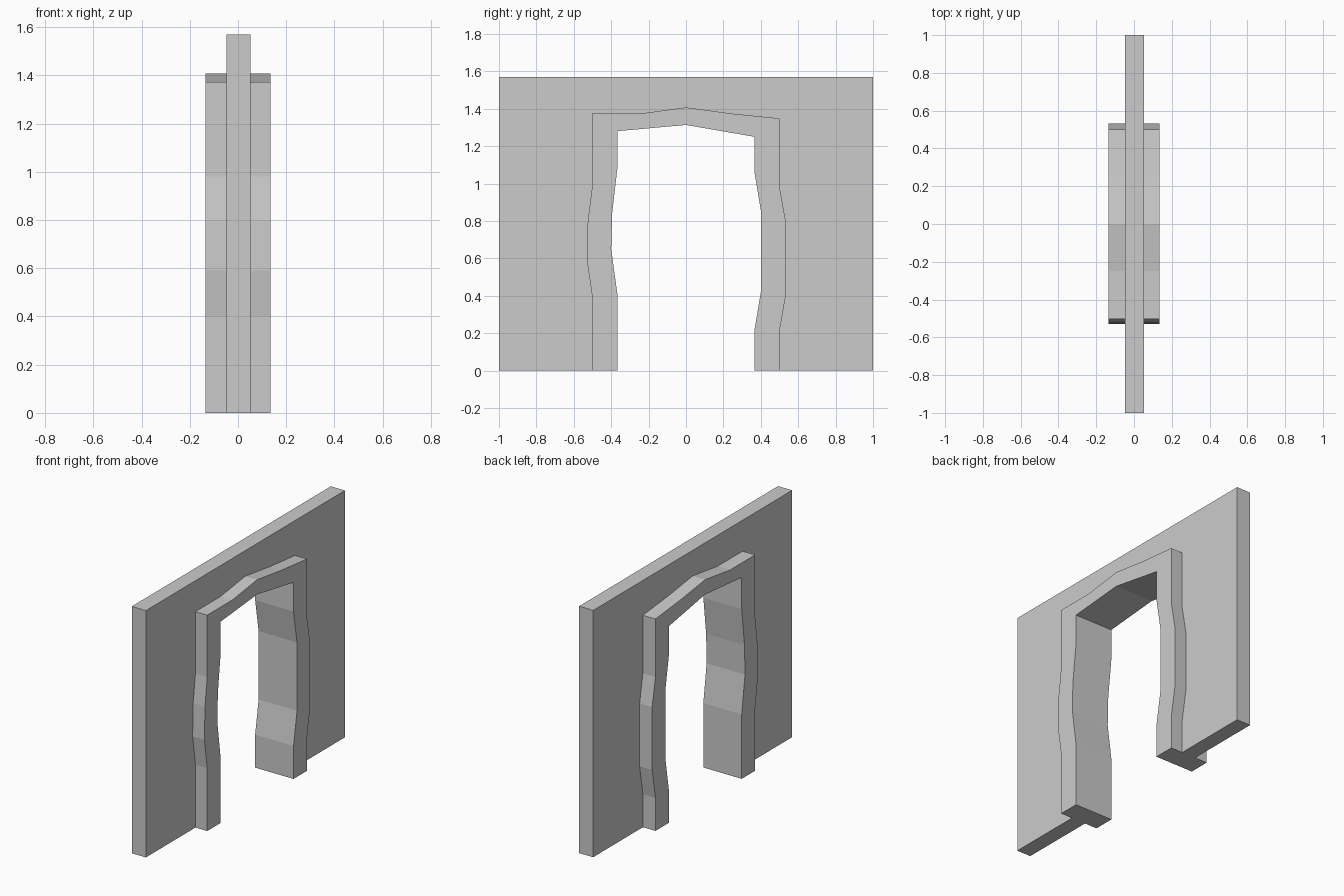
import bpy, bmesh

if "Cube" in bpy.data.objects:
    bpy.data.objects.remove(bpy.data.objects["Cube"])

# Profiles in (y, z), each running from the left foot over to the right foot
WALL = [(-1, 0), (-1, 1.57), (1, 1.57), (1, 0)]
OUTER = [(-.502, 0), (-.502, .4), (-.53, .59), (-.525, .8), (-.502, .98),
         (-.502, 1.373), (-.25, 1.373), (0, 1.407), (.25, 1.373), (.5, 1.348),
         (.5, .98), (.533, .8), (.533, .4), (.5, .21), (.5, 0)]
INNER = [(-.367, 0), (-.367, .41), (-.4, .65), (-.395, .84), (-.367, 1.08),
         (-.367, 1.28), (0, 1.313), (.365, 1.25), (.365, 1.065), (.4, .855),
         (.4, .42), (.365, .21), (.365, 0)]
WALL_X = (-.047, .052)
TRIM_X = (-.135, .135)

bm = bmesh.new()


def path(profile, x):
    return [bm.verts.new((x, y, z)) for y, z in profile]


def skirt(a, b):
    """Strip of quads joining two matching paths."""
    for i in range(len(a) - 1):
        bm.faces.new((a[i], a[i + 1], b[i + 1], b[i]))


wall, root, rim, opening = [], [], [], []
for wx, tx in zip(WALL_X, TRIM_X):
    w, o = path(WALL, wx), path(OUTER, wx)
    r, i = path(OUTER, tx), path(INNER, tx)
    bm.faces.new(w + o[::-1])      # wall face
    skirt(o, r)                    # outside edge of the raised frame
    bm.faces.new(r + i[::-1])      # frame face
    wall.append(w)
    root.append(o)
    rim.append(r)
    opening.append(i)

skirt(*wall)                       # wall rim
skirt(*opening)                    # lining of the opening

# T-shaped undersides of both feet
for e in (0, -1):
    bm.faces.new((wall[0][e], root[0][e], rim[0][e], opening[0][e],
                  opening[1][e], rim[1][e], root[1][e], wall[1][e]))

bmesh.ops.recalc_face_normals(bm, faces=bm.faces)
mesh = bpy.data.meshes.new("doorway_wall")
bm.to_mesh(mesh)
bm.free()
bpy.context.collection.objects.link(bpy.data.objects.new("doorway_wall", mesh))
